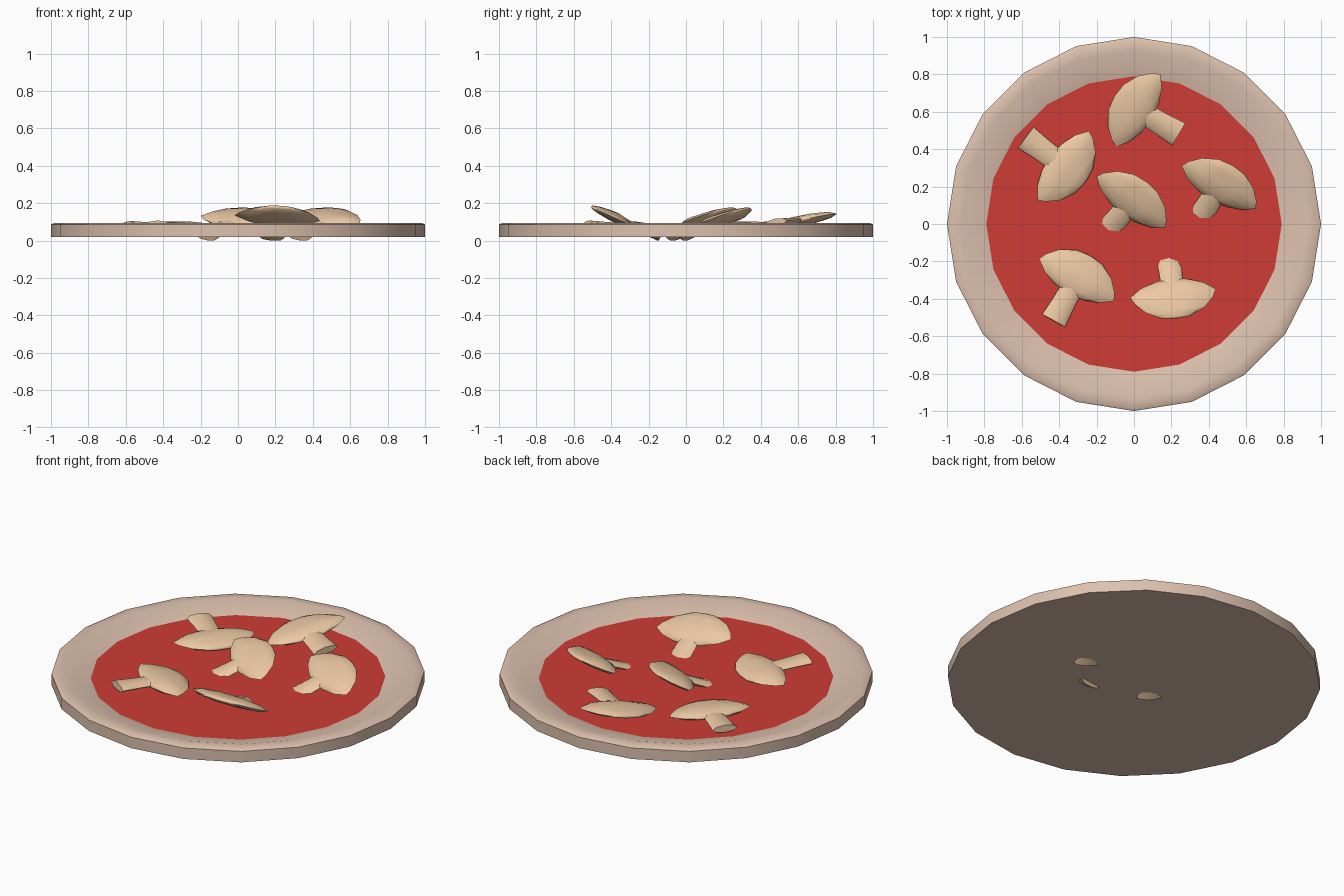
import bpy, bmesh, math
from mathutils import Matrix, Vector

if "Cube" in bpy.data.objects:
    bpy.data.objects.remove(bpy.data.objects["Cube"])

def material(name, rgb):
    m = bpy.data.materials.new(name)
    m.diffuse_color = (*rgb, 1)
    m.use_nodes = True
    m.node_tree.nodes["Principled BSDF"].inputs["Base Color"].default_value = m.diffuse_color
    return m

CRUST = material("crust_dough", (0.72, 0.53, 0.42))
SAUCE = material("tomato_sauce", (0.62, 0.045, 0.035))
MUSHROOM = material("mushroom", (0.83, 0.58, 0.37))

def lathe(bm, profile, sides, matrix=Matrix()):
    """Revolve (radius, height) points round z; radius 0 makes a pole."""
    rings = []
    for r, z in profile:
        n = 1 if r == 0 else sides
        rings.append([bm.verts.new(matrix @ Vector((r * math.cos(2 * math.pi * i / sides),
                                                    r * math.sin(2 * math.pi * i / sides), z)))
                      for i in range(n)])
    for a, b in zip(rings, rings[1:]):
        for i in range(sides):
            j = (i + 1) % sides
            face = [a[i % len(a)], a[j % len(a)], b[j % len(b)], b[i % len(b)]]
            bm.faces.new(list(dict.fromkeys(face)))

def finish(bm, name, mat, angle):
    bmesh.ops.recalc_face_normals(bm, faces=bm.faces)
    me = bpy.data.meshes.new(name)
    bm.to_mesh(me)
    bm.free()
    ob = bpy.data.objects.new(name, me)
    bpy.context.collection.objects.link(ob)
    me.materials.append(mat)
    bpy.ops.object.select_all(action='DESELECT')
    ob.select_set(True)
    bpy.context.view_layer.objects.active = ob
    bpy.ops.object.shade_smooth_by_angle(angle=math.radians(angle))
    return ob

# crust: flat base with a low raised rim
bm = bmesh.new()
lathe(bm, [(0, .02), (1, .02), (1, .085), (.985, .093), (.93, .095), (.79, .057)], 20)
finish(bm, "crust", CRUST, 60)

# sauce disc
bm = bmesh.new()
bmesh.ops.create_circle(bm, cap_ends=True, segments=20, radius=.79,
                        matrix=Matrix.Translation((0, 0, .057)))
finish(bm, "sauce", SAUCE, 30)

# mushroom slice: flattened cap and stem, axis along local +y
CAP = [(0, .145), (.08, .135), (.16, .092), (.212, .035), (.23, -.005),
       (.17, -.05), (.09, -.08), (0, -.09)]
STEM = [(0, -.03), (.058, -.03), (.062, -.15), (.07, -.255), (0, -.255)]
TO_Y = Matrix.Rotation(math.radians(-90), 4, 'X')

def mushroom(name, centre, axis, pitch, roll):
    bm = bmesh.new()
    lathe(bm, CAP, 10, Matrix.Diagonal((1, 1, .125, 1)) @ TO_Y)
    lathe(bm, STEM, 8, Matrix.Diagonal((1, 1, .3, 1)) @ TO_Y)
    ob = finish(bm, name, MUSHROOM, 60)
    yaw = math.atan2(axis[1], axis[0]) - math.pi / 2
    ob.matrix_world = (Matrix.Translation(centre) @ Matrix.Rotation(yaw, 4, 'Z')
                       @ Matrix.Rotation(math.radians(pitch), 4, 'X')
                       @ Matrix.Rotation(math.radians(roll), 4, 'Y'))

# centre of cap, direction the cap points, tilt, roll
SLICES = [
    ((-.375, .31, .075), (.80, -.60), -2, 0),
    ((-.015, .12, .115), (.63, .78), 22, 5),
    ((.455, .20, .115), (.53, .85), 22, 5),
    ((.02, .61, .105), (-.86, .51), 2, -10),
    ((-.305, -.295, .073), (.49, .87), -3, 0),
    ((.21, -.375, .122), (.13, -.99), 24, -4),
]
for k, s in enumerate(SLICES):
    mushroom(f"mushroom_slice_{k + 1}", *s)
